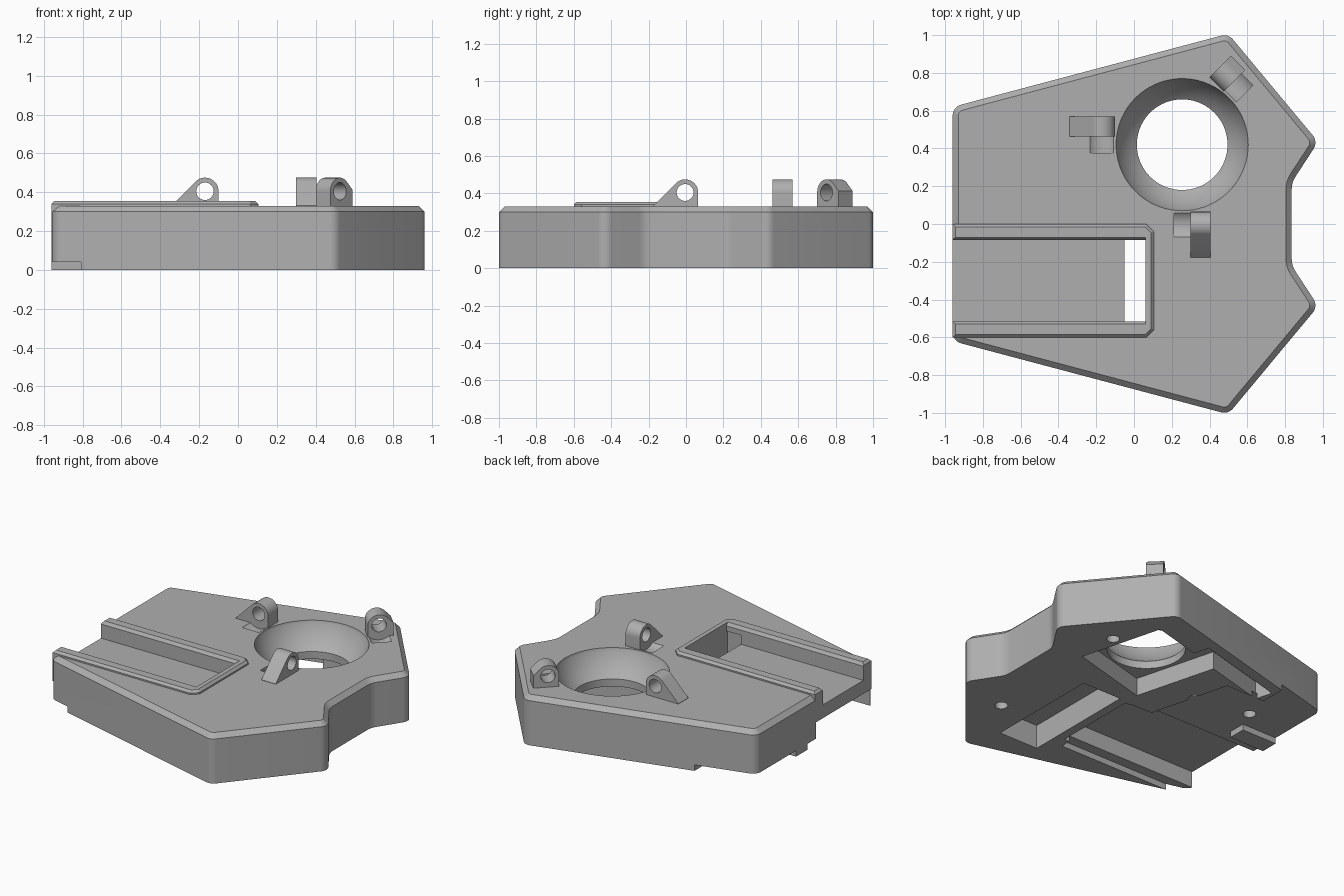
import bpy, bmesh
from math import sin, cos, pi, radians, sqrt, asin
from mathutils import Vector, Matrix

cube = bpy.data.objects.get("Cube")
if cube:
    bpy.data.objects.remove(cube, do_unlink=True)

grey = bpy.data.materials.new("plain grey")
grey.use_nodes = True
grey.diffuse_color = (0.43, 0.43, 0.43, 1)
grey.node_tree.nodes["Principled BSDF"].inputs["Base Color"].default_value = (0.43, 0.43, 0.43, 1)


def make(name, bm):
    bmesh.ops.recalc_face_normals(bm, faces=bm.faces)
    mesh = bpy.data.meshes.new(name)
    bm.to_mesh(mesh)
    bm.free()
    mesh.materials.append(grey)
    obj = bpy.data.objects.new(name, mesh)
    bpy.context.collection.objects.link(obj)
    return obj


def prism(name, pts, z0, z1, chamfer=0, matrix=None):
    """Extrude an outline upward, with an optional chamfer around the top."""
    bm = bmesh.new()
    base = bm.faces.new([bm.verts.new((p[0], p[1], z0)) for p in pts])
    ext = bmesh.ops.extrude_face_region(bm, geom=[base])["geom"]
    top = [e for e in ext if isinstance(e, bmesh.types.BMFace)]
    for v in top[0].verts:
        v.co.z = z1 - chamfer
    bmesh.ops.recalc_face_normals(bm, faces=bm.faces)
    if chamfer:
        bmesh.ops.inset_region(bm, faces=top, thickness=chamfer, use_even_offset=True)
        for v in top[0].verts:
            v.co.z = z1
    if matrix:
        bm.transform(matrix)
    return make(name, bm)


def rect(x0, x1, y0, y1):
    return [(x0, y0), (x1, y0), (x1, y1), (x0, y1)]


def cylinder(name, radius, depth, matrix, sides=48):
    bm = bmesh.new()
    bmesh.ops.create_cone(bm, cap_ends=True, segments=sides, radius1=radius,
                          radius2=radius, depth=depth, matrix=matrix)
    return make(name, bm)


def combine(target, tool, operation="DIFFERENCE"):
    mod = target.modifiers.new("combine", "BOOLEAN")
    mod.operation = operation
    mod.solver = "EXACT"
    mod.object = tool
    bpy.context.view_layer.objects.active = target
    bpy.ops.object.modifier_apply(modifier=mod.name)
    bpy.data.objects.remove(tool, do_unlink=True)


def rounded(corners, steps=8):
    """Round each (x, y, radius) corner of an outline."""
    out = []
    for i, (x, y, r) in enumerate(corners):
        p = Vector((x, y))
        a = (Vector(corners[i - 1][:2]) - p).normalized()
        b = (Vector(corners[(i + 1) % len(corners)][:2]) - p).normalized()
        half = a.angle(b) / 2
        centre = p + (a + b).normalized() * r / sin(half)
        start = p + a * r / (sin(half) / cos(half)) - centre
        turn = pi - 2 * half
        if a.x * b.y - a.y * b.x > 0:
            turn = -turn
        for k in range(steps + 1):
            t = turn * k / steps
            out.append(centre + Vector((start.x * cos(t) - start.y * sin(t),
                                        start.x * sin(t) + start.y * cos(t))))
    return out


# Plate body
half = [(0.835, 0.22, 0.12), (0.975, 0.435, 0.06), (0.499, 1.007, 0.06), (-0.96, 0.62, 0.06)]
outline = half + [(x, -y, r) for x, y, r in reversed(half)]
body = prism("base_plate", rounded(outline), 0, 0.33, 0.03)

# Shallow underside recess, pockets and edge channel
combine(body, prism("recess", [(-1.2, -0.66), (0.02, -0.66), (0.02, 0.0), (-0.14, 0.0),
                               (-0.28, 0.55), (-0.57, 0.55), (-0.57, 0.9), (-1.2, 0.9)], -0.1, 0.04))
combine(body, prism("cable_pocket", rect(-1.2, 0.06, -0.59, -0.01), -0.1, 0.15))
combine(body, prism("board_pocket", rect(0.12, 0.41, -0.78, 0.01), -0.1, 0.16))
tilt = Matrix.Rotation(radians(15), 4, "Z")
combine(body, prism("sensor_pocket", rect(-0.29, 0.29, -0.29, 0.29), -0.1, 0.12,
                    matrix=Matrix.Translation((0.27, 0.46, 0)) @ tilt))
combine(body, prism("edge_channel", rect(-0.55, 0.12, -0.06, 0.06), -0.1, 0.12,
                    matrix=Matrix.Translation((0, 0.74, 0)) @ tilt))

# Screw holes
for x, y in [(0.62, -0.52), (0.62, 0.54), (-0.23, 0.3), (-0.65, 0.32)]:
    combine(body, cylinder("screw_hole", 0.04, 0.36, Matrix.Translation((x, y, 0)), 24))

# Raised tray with an open end and a slot through its floor
tray = [(-0.96, -0.6), (0.065, -0.6), (0.105, -0.56), (0.105, -0.04), (0.065, 0), (-0.96, 0)]
combine(body, prism("tray_rim", tray, 0.15, 0.355, 0.015), "UNION")
combine(body, prism("tray_hollow", rect(-1.2, 0.06, -0.515, -0.085), 0.24, 0.5))
slope = [(-0.53, 0.356), (-0.515, 0.335), (-0.085, 0.335), (-0.07, 0.356)]
to_x = Matrix(((0, 0, 1, 0), (1, 0, 0, 0), (0, 1, 0, 0), (0, 0, 0, 1)))
combine(body, prism("tray_bevel", slope, -1.2, 0.06, matrix=to_x))
combine(body, prism("tray_slot", rect(-0.05, 0.06, -0.525, -0.085), -0.1, 0.3))

# Spherical bowl ending in a round opening
cx, cy = 0.255, 0.42
R, zc = 0.371, 0.453
a0, a1 = asin(0.24 / R), asin(0.35 / R)
profile = [(0, -0.1), (0.24, -0.1)]
for k in range(13):
    a = a0 + (a1 - a0) * k / 12
    profile.append((R * sin(a), zc - R * cos(a)))
profile += [(0.352, 0.4), (0, 0.4)]
bm = bmesh.new()
verts = [bm.verts.new((r, 0, z)) for r, z in profile]
edges = [bm.edges.new(pair) for pair in zip(verts, verts[1:])]
bmesh.ops.spin(bm, geom=verts + edges, cent=(0, 0, 0), axis=(0, 0, 1), angle=2 * pi, steps=72)
bmesh.ops.remove_doubles(bm, verts=bm.verts, dist=1e-4)
bm.transform(Matrix.Translation((cx, cy, 0)))
combine(body, make("bowl", bm))

# Bearing lugs: u points outward from the bowl, w along the pin
lugs = []
axis_z = 0.405


def lug(name, angle, side, tail):
    u = Vector((cos(angle), sin(angle), 0))
    w = Vector((-sin(angle), cos(angle), 0)) * side
    seat = Vector((cx, cy, 0)) + u * 0.425
    frame = Matrix.Identity(4)
    for i in range(3):
        frame[i][0], frame[i][1], frame[i][2], frame[i][3] = u[i], (0, 0, 1)[i], w[i], seat[i]
    pts = [(0.07 * cos(a), axis_z + 0.07 * sin(a))
           for a in (pi / 4 + 3 * pi / 4 * k / 20 for k in range(21))]
    end = axis_z + 0.07 * sqrt(2) - tail
    pts += [(-0.07, 0.325), (tail, 0.325)]
    if end > 0.326:
        pts.append((tail, end))
    obj = prism(name, pts, 0.043, 0.15, matrix=frame)
    pin = Matrix.Translation((0, axis_z, 0.1))
    combine(obj, cylinder("pin_hole", 0.045, 0.3, frame @ pin, 32))
    clearance = Matrix.Translation((0, axis_z, 0))
    combine(body, cylinder("bearing_clearance", 0.098, 0.086, frame @ clearance))
    lugs.append(obj)


lug("left_bearing_lug", pi, -1, 0.172)
lug("front_bearing_lug", 1.5 * pi, 1, 0.172)
lug("back_bearing_lug", pi / 4, 1, 0.09)

# Small foot tab on the open edge
tab = prism("edge_tab", rect(-0.96, -0.7, 0.08, 0.2), 0, 0.05)

# Smooth the curved surfaces, keep edges crisp
bpy.ops.object.select_all(action="DESELECT")
for obj in [body, tab] + lugs:
    obj.select_set(True)
bpy.context.view_layer.objects.active = body
bpy.ops.object.shade_smooth_by_angle(angle=radians(25))
